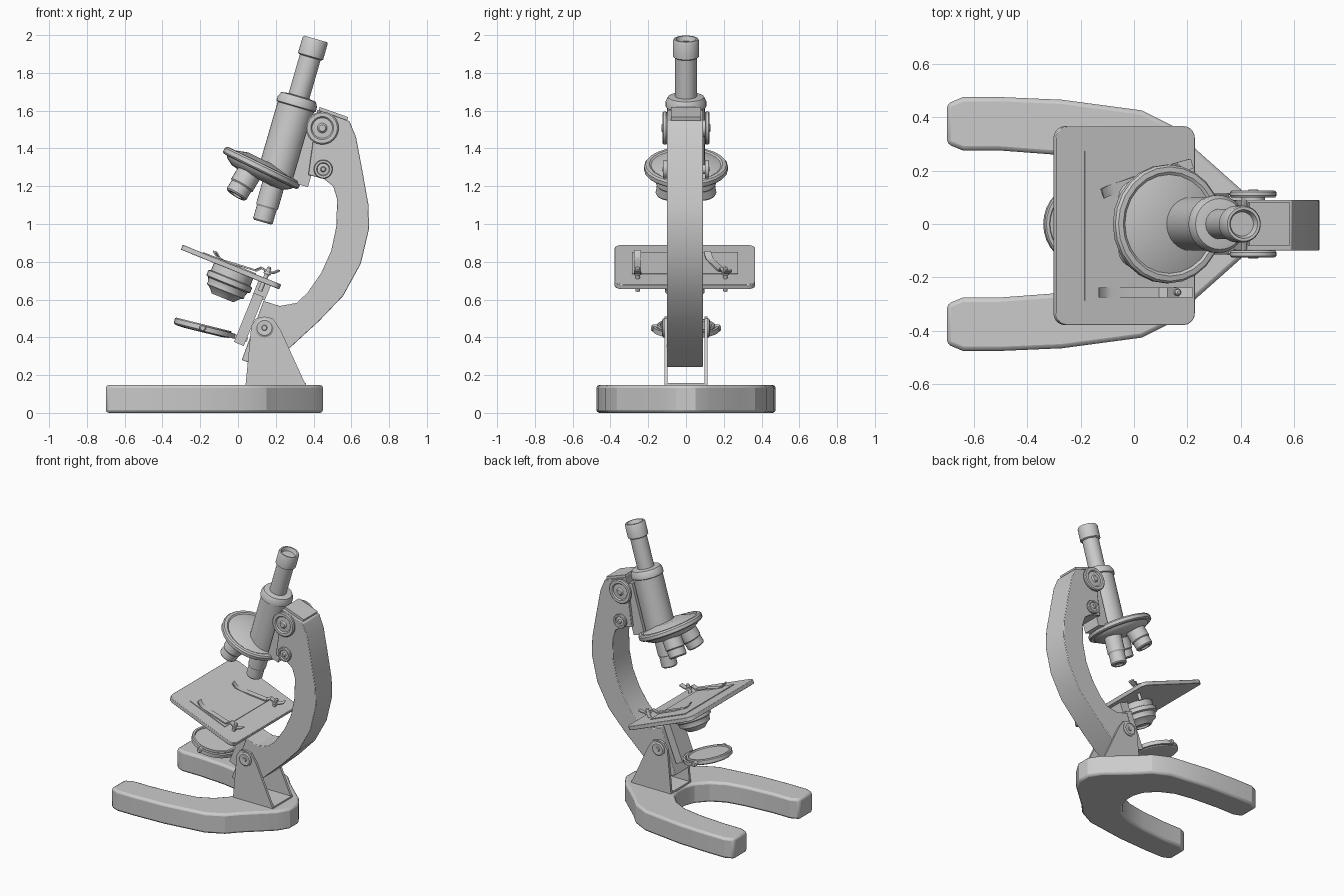
import bpy, bmesh
from math import radians, sin, cos, pi
from mathutils import Matrix, Vector

if "Cube" in bpy.data.objects:
    bpy.data.objects.remove(bpy.data.objects["Cube"])

I = Matrix.Identity(4)
SIDE = Matrix.Rotation(pi / 2, 4, 'X')          # local xy -> world xz


def tilt(x, y, z, deg):
    return Matrix.Translation((x, y, z)) @ Matrix.Rotation(radians(deg), 4, 'Y')


def finish(name, bm, M, bevel=0, smooth=32, segs=2):
    bmesh.ops.transform(bm, matrix=M, verts=bm.verts)
    bmesh.ops.recalc_face_normals(bm, faces=bm.faces)
    me = bpy.data.meshes.new(name)
    bm.to_mesh(me)
    bm.free()
    for p in me.polygons:
        p.use_smooth = True
    me.set_sharp_from_angle(angle=radians(smooth))
    ob = bpy.data.objects.new(name, me)
    bpy.context.collection.objects.link(ob)
    if bevel:
        mod = ob.modifiers.new("bevel", 'BEVEL')
        mod.width, mod.segments = bevel, segs
        mod.limit_method, mod.angle_limit = 'ANGLE', radians(40)
    return ob


def prism(name, pts, a, b, M=I, bevel=0, smooth=20):
    bm = bmesh.new()
    lo = [bm.verts.new((x, y, a)) for x, y in pts]
    hi = [bm.verts.new((x, y, b)) for x, y in pts]
    bm.faces.new(lo[::-1])
    bm.faces.new(hi)
    for i in range(len(pts)):
        j = (i + 1) % len(pts)
        bm.faces.new((lo[i], lo[j], hi[j], hi[i]))
    return finish(name, bm, M, bevel, smooth)


def box(name, size, loc, M=I, bevel=0):
    x, y, z = size[0] / 2, size[1] / 2, size[2] / 2
    return prism(name, [(-x, -y), (x, -y), (x, y), (-x, y)], -z, z,
                 M @ Matrix.Translation(loc), bevel)


def lathe(name, prof, origin, direction, n=32):
    """Revolve (radius, height) points; both ends are capped flat."""
    bm = bmesh.new()
    rings = [[bm.verts.new((r * cos(2 * pi * i / n), r * sin(2 * pi * i / n), h))
              for i in range(n)] for r, h in prof]
    for p, q in zip(rings, rings[1:]):
        for i in range(n):
            j = (i + 1) % n
            bm.faces.new((p[i], p[j], q[j], q[i]))
    bm.faces.new(rings[0][::-1])
    bm.faces.new(rings[-1])
    rot = Vector(direction).to_track_quat('Z', 'Y').to_matrix().to_4x4()
    return finish(name, bm, Matrix.Translation(origin) @ rot)


def arc(cx, cy, r, a0, a1, n):
    return [(cx + r * cos(radians(a0 + (a1 - a0) * i / n)),
             cy + r * sin(radians(a0 + (a1 - a0) * i / n))) for i in range(n + 1)]


# Horseshoe base
outer = [(.45, .05), (.40, .13), (.22, .29), (.15, .365), (.03, .425), (-.27, .465),
         (-.5, .475), (-.64, .475), (-.70, .45), (-.70, .30), (-.64, .275), (-.5, .275),
         (-.3, .26), (-.16, .235), (-.06, .185), (.01, .11), (.035, .04)]
prism("base", outer + [(x, -y) for x, y in outer[::-1]], 0, .148, bevel=.016)

# Hinge bracket: two plates, floor plate and pivot caps
plate = [(.04, .145), (.36, .145), (.225, .44), (.185, .50), (.14, .51), (.095, .50), (.07, .46)]
box("bracket_floor", (.32, .22, .014), (.20, 0, .152))
for s, side in ((1, "back"), (-1, "front")):
    prism("bracket_" + side, plate, -s * .115, -s * .097, SIDE)
    lathe("pivot_cap_" + side, [(.05, 0), (.05, .008), (.04, .014), (.015, .012), (.012, .018)],
          (.14, s * .113, .45), (0, s, 0))

# Curved arm
arm = [(.42, 1.605), (.59, 1.545), (.625, 1.46), (.657, 1.29), (.69, 1.105), (.694, .975),
       (.65, .79), (.557, .62), (.43, .487), (.27, .34), (.125, .243), (.02, .28),
       (.135, .593), (.22, .566), (.31, .582), (.367, .635), (.44, .74), (.493, .857),
       (.52, .984), (.525, 1.13), (.504, 1.2), (.456, 1.238), (.372, 1.26)]
prism("arm", arm, -.09, .1, SIDE, bevel=.004)

# Main tube with collar, draw tube and eyepiece
T = 16.2
up = Vector((sin(radians(T)), 0, cos(radians(T))))
foot = Vector((.129, 0, 1.01))
lathe("main_tube", [(.1, .27), (.1, .635), (.108, .64), (.108, .665), (.095, .69), (.06, .695)],
      foot, up)
lathe("draw_tube", [(.057, .68), (.057, .93)], foot, up)
lathe("eyepiece", [(.06, .908), (.069, .914), (.069, 1.0), (.064, 1.01), (.054, 1.01),
                   (.045, .985)], foot, up)

# Slide rail behind the tube and cap on top of the arm
F = tilt(foot.x, 0, foot.z, T)
box("slide_rail", (.09, .14, .36), (.135, 0, .425), F)
box("arm_cap", (.16, .16, .02), (.505, 0, 1.583), Matrix.Translation((.505, 0, 1.583))
    @ Matrix.Rotation(radians(19.5), 4, 'Y') @ Matrix.Translation((-.505, 0, -1.583)))

# Focus knobs on both sides
for s, side in ((1, "back"), (-1, "front")):
    for kind, r, x, z, y1 in (("coarse", .087, .446, 1.508, .125), ("fine", .05, .451, 1.29, .122)):
        lathe(f"{kind}_knob_{side}",
              [(r * .5, .06), (r * .5, .1), (r * .95, .1), (r, .106), (r, y1 - .006),
               (r * .92, y1), (r * .7, y1), (r * .62, y1 - .008), (r * .3, y1 - .006),
               (r * .2, y1 + .004)], (x, 0, z), (0, s, 0))

# Tilted revolving nosepiece
N = radians(26)
down = Vector((-sin(N), 0, -cos(N)))
e1, e2 = Vector((cos(N), 0, -sin(N))), Vector((0, 1, 0))
hub = Vector((.135, 0, 1.317))
lathe("nosepiece", [(.11, .085), (.15, .078), (.188, .055), (.195, .044), (.214, .042),
                    (.222, .034), (.222, .012), (.214, .002), (.195, 0), (.185, .006), (.1, -.02)],
      hub, down, 24)

# Three objectives splayed around the nosepiece axis
for i, length in enumerate((.232, .165, .165)):
    a = radians(120 * i)
    rad = e1 * cos(a) + e2 * sin(a)
    d = down * cos(radians(10)) + rad * sin(radians(10))
    w = .06 if i == 0 else .066
    L = length
    lathe(f"objective_{i + 1}", [(w, 0), (w, L * .62), (w - .006, L * .66), (w - .006, L - .008),
                                 (w - .013, L), (w - .03, L), (w - .035, L - .01)],
          hub + down * .05 + rad * .09, d, 24)

# Tilted stage with rounded corners and inset plate
S = tilt(-.037, -.006, .772, 22)
hx, hy, r = .281, .372, .045
corners = (arc(hx - r, hy - r, r, 0, 90, 5) + arc(-hx + r, hy - r, r, 90, 180, 5)
           + arc(-hx + r, -hy + r, r, 180, 270, 5) + arc(hx - r, -hy + r, r, 270, 360, 5))
prism("stage", corners, -.014, .014, S, bevel=.003)
box("stage_plate", (.30, .56, .006), (-.015, 0, .016), S)

# Spring clips on pins
wave = [(-.12, .048), (-.09, .026), (-.062, .021), (.036, .03), (.125, .037), (.15, .062),
        (.2, .05), (.222, .062), (.245, .082)]
strip = wave + [(x, z - .009) for x, z in wave[::-1]]
for y, ang, side in ((-.25, 0, "front"), (.215, 18, "back")):
    C = (S @ Matrix.Translation((.19, y, 0)) @ Matrix.Rotation(radians(ang), 4, 'Z')
         @ Matrix.Translation((-.19, 0, 0)))
    prism("clip_" + side, strip, -.019, .019, C @ SIDE, smooth=40)
    axis = S.to_3x3() @ Vector((0, 0, 1))
    lathe("clip_pin_" + side, [(.012, -.06), (.012, .035), (.02, .036), (.02, .046), (.012, .05),
                               (.012, .07), (.006, .078)], S @ Vector((.19, y, 0)), axis, 16)

# Condenser under the stage
lathe("condenser", [(.112, .01), (.112, .055), (.125, .06), (.125, .088), (.112, .095),
                    (.105, .115), (.105, .13), (.085, .142), (.062, .168), (.05, .168), (.045, .155)],
      S @ Vector((.02, 0, 0)), -(S.to_3x3() @ Vector((0, 0, 1))))

# Stage support post
box("stage_rack", (.07, .12, .11), (0, 0, 0), tilt(.13, 0, .66, 22))
box("stage_post", (.056, .14, .28), (0, 0, 0), tilt(.057, 0, .495, 22))

# Mirror in a half-ring yoke
R = tilt(-.187, 0, .449, 14)
lathe("mirror", [(.10, -.022), (.145, -.018), (.155, -.01), (.155, .014), (.15, .02),
                 (.138, .02), (.134, .012)], R.translation, R.to_3x3() @ Vector((0, 0, 1)))
prism("mirror_yoke", arc(0, 0, .176, -94, 94, 24) + arc(0, 0, .16, 94, -94, 24), -.015, .012, R)
box("mirror_stem", (.08, .04, .022), (.205, 0, -.002), R)
for s, side in ((1, "back"), (-1, "front")):
    lathe("mirror_pivot_" + side, [(.018, .14), (.018, .178), (.012, .184)],
          R.translation, (0, s, 0), 16)
